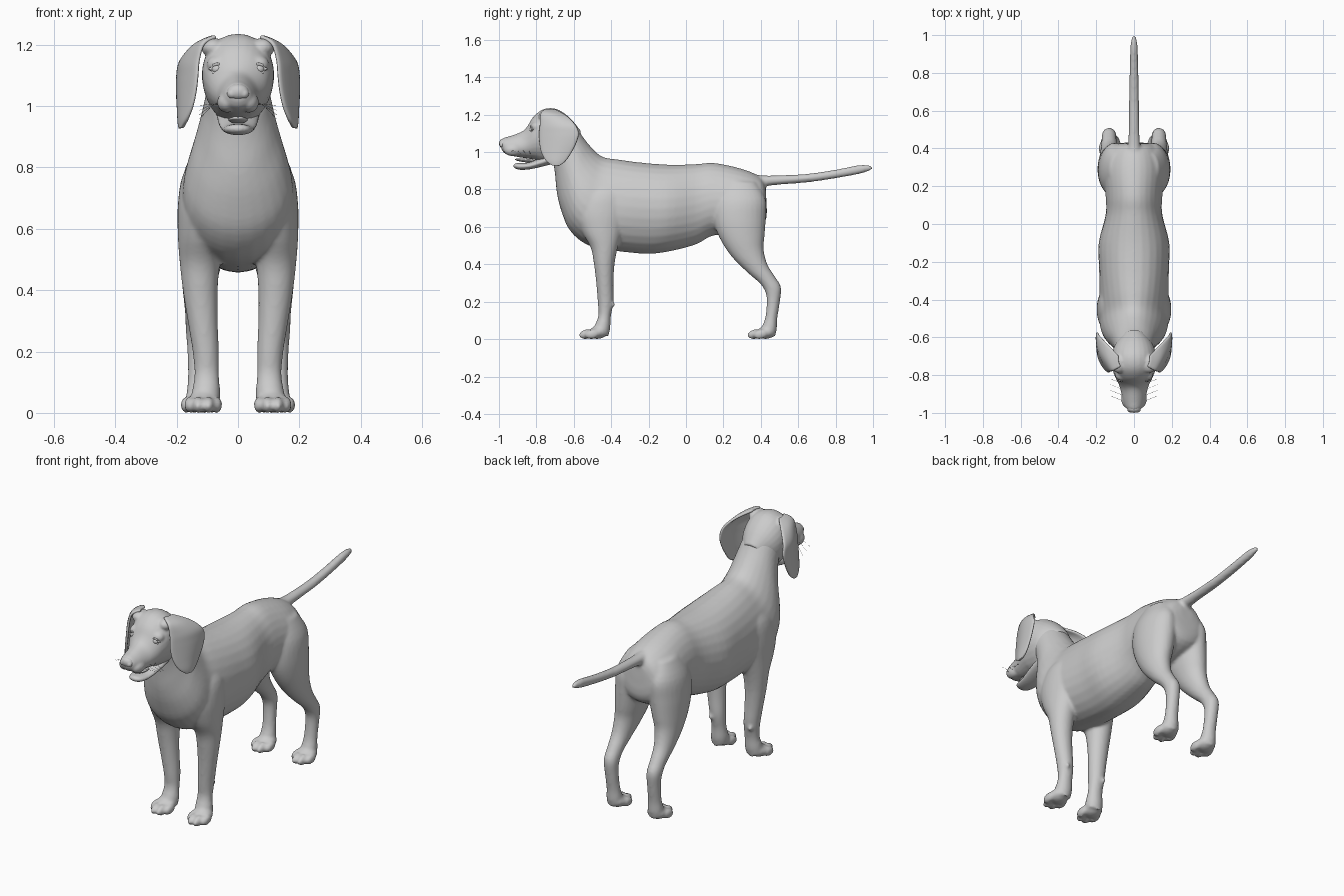
import bpy, bmesh, math
from mathutils import Vector, Matrix

grey = bpy.data.materials.new("grey")
grey.diffuse_color = (0.6, 0.6, 0.6, 1)
SEG = 28


def spline(rows, steps=4):
    """Catmull-Rom through rows of numbers."""
    out = []
    for i in range(len(rows) - 1):
        p = [rows[max(0, min(len(rows) - 1, i + k))] for k in (-1, 0, 1, 2)]
        for s in range(steps):
            t = s / steps
            out.append([0.5 * (2 * b + (c - a) * t + (2 * a - 5 * b + 4 * c - d) * t * t
                               + (3 * b - a - 3 * c + d) * t ** 3) for a, b, c, d in zip(*p)])
    return out + [list(rows[-1])]


def loft(bm, rows, side=1):
    """Rings spanning two side-view points; row = (y1, z1, y2, z2, x_min, x_max, taper)."""
    rings = []
    for y1, z1, y2, z2, x0, x1, taper in spline(rows):
        ring = []
        for k in range(SEG):
            a = 2 * math.pi * k / SEG
            c, s = math.cos(a), math.sin(a)
            u = 0.5 + 0.5 * c
            w = (x1 - x0) / 2 * (1 - taper * c)
            ring.append(bm.verts.new((side * ((x0 + x1) / 2 + w * s),
                                      y2 + (y1 - y2) * u, z2 + (z1 - z2) * u)))
        rings.append(ring)
    faces = [bm.faces.new(rings[0]), bm.faces.new(rings[-1])]
    for a, b in zip(rings, rings[1:]):
        for k in range(SEG):
            n = (k + 1) % SEG
            faces.append(bm.faces.new((a[k], a[n], b[n], b[k])))
    bmesh.ops.recalc_face_normals(bm, faces=faces)


def ball(bm, loc, size, tilt=0):
    m = Matrix.Translation(loc) @ Matrix.Rotation(tilt, 4, 'X') @ Matrix.Diagonal((*size, 1))
    bmesh.ops.create_uvsphere(bm, u_segments=20, v_segments=12, radius=1, matrix=m)


def finish(name, bm, voxel=0, smooth=0):
    me = bpy.data.meshes.new(name)
    bm.to_mesh(me)
    bm.free()
    me.materials.append(grey)
    for p in me.polygons:
        p.use_smooth = True
    ob = bpy.data.objects.new(name, me)
    bpy.context.collection.objects.link(ob)
    if voxel:
        r = ob.modifiers.new("skin", 'REMESH')
        r.mode, r.voxel_size, r.use_smooth_shade = 'VOXEL', voxel, True
    if smooth:
        m = ob.modifiers.new("soften", 'SMOOTH')
        m.factor, m.iterations = 0.5, smooth
    return ob


def sym(rows):
    return [(a, b, c, d, -w, w, t) for a, b, c, d, w, t in rows]


# torso, neck, legs and tail merged into one skin
bm = bmesh.new()
loft(bm, sym([
    (.425, .82, .43, .74, .04, 0), (.395, .868, .42, .62, .12, .1), (.30, .91, .30, .56, .16, .1),
    (.15, .942, .15, .555, .15, .1), (.05, .935, .05, .505, .15, 0), (-.10, .933, -.10, .467, .187, 0),
    (-.25, .945, -.22, .457, .185, 0), (-.36, .96, -.40, .475, .182, .1), (-.43, .97, -.53, .505, .18, .2),
    (-.47, .99, -.62, .58, .172, .2), (-.51, 1.03, -.665, .68, .15, .15), (-.55, 1.08, -.69, .78, .125, 0),
    (-.59, 1.14, -.70, .88, .108, 0), (-.64, 1.19, -.71, .95, .10, 0)]))
loft(bm, sym([
    (.34, .89, .36, .80, .045, 0), (.40, .876, .41, .815, .034, 0), (.50, .876, .50, .826, .028, 0),
    (.65, .884, .65, .838, .026, 0), (.80, .906, .80, .860, .024, 0), (.92, .930, .93, .884, .020, 0),
    (.975, .930, .98, .900, .014, 0), (1.0, .918, 1.0, .908, .005, 0)]))
for s in (1, -1):
    # front leg with shoulder
    loft(bm, [
        (-.50, .86, -.34, .86, .04, .12, 0), (-.56, .78, -.31, .78, .03, .178, 0),
        (-.59, .68, -.31, .68, .03, .196, 0), (-.56, .58, -.34, .57, .04, .196, 0),
        (-.51, .49, -.365, .49, .058, .190, 0), (-.492, .40, -.382, .40, .066, .180, 0),
        (-.48, .30, -.388, .30, .066, .164, 0), (-.472, .20, -.388, .20, .062, .148, 0),
        (-.468, .13, -.402, .12, .062, .142, 0), (-.485, .08, -.405, .06, .058, .150, 0),
        (-.50, .05, -.415, .015, .06, .155, 0)], s)
    ball(bm, (s * .122, -.392, .185), (.012, .012, .014))
    # hind leg with thigh
    loft(bm, [
        (.20, .84, .37, .84, .05, .13, 0), (.15, .74, .425, .75, .02, .178, 0),
        (.145, .64, .427, .65, .015, .192, 0), (.18, .54, .42, .55, .035, .192, 0),
        (.245, .44, .415, .48, .060, .186, 0), (.33, .355, .435, .40, .082, .178, 0),
        (.395, .298, .475, .335, .092, .172, 0), (.425, .25, .508, .278, .094, .170, 0),
        (.432, .20, .502, .20, .095, .165, 0), (.425, .12, .488, .11, .092, .163, 0),
        (.41, .075, .485, .05, .085, .168, 0), (.40, .05, .475, .012, .085, .168, 0)], s)
    # paws with four toes
    for x, y in ((.113, -.47), (.125, .43)):
        ball(bm, (s * x, y, .036), (.052, .052, .035), .15)
        for dx, dy in ((-.043, .012), (-.017, -.02), (.017, -.02), (.043, .012)):
            ball(bm, (s * (x + dx), y - .043 + dy, .026), (.019, .040, .026), .2)
finish("body", bm, .0085, 5)

# head, with upper muzzle, cheeks and brows
bm = bmesh.new()
loft(bm, sym([
    (-.56, 1.11, -.62, 1.0, .06, 0), (-.62, 1.182, -.66, .95, .10, -.05), (-.69, 1.230, -.70, .935, .116, -.1),
    (-.76, 1.230, -.77, .945, .114, -.1), (-.815, 1.19, -.805, .958, .100, 0), (-.85, 1.135, -.85, .966, .080, .1),
    (-.88, 1.108, -.89, .972, .068, .2), (-.94, 1.086, -.94, .982, .056, .15), (-.978, 1.074, -.972, .995, .042, .1),
    (-.994, 1.055, -.986, 1.015, .022, 0)]))
for s in (1, -1):
    ball(bm, (s * .066, -.795, 1.135), (.036, .035, .03))
    ball(bm, (s * .08, -.74, 1.19), (.04, .05, .032))
    ball(bm, (s * .036, -.925, 1.012), (.032, .05, .034))
finish("head", bm, .006, 5)

# lower jaw
bm = bmesh.new()
loft(bm, sym([
    (-.70, 1.0, -.70, .94, .07, 0), (-.78, .968, -.77, .922, .064, 0), (-.84, .945, -.835, .908, .054, 0),
    (-.885, .942, -.885, .905, .045, 0), (-.91, .940, -.91, .911, .033, 0), (-.922, .932, -.922, .92, .012, 0)]))
finish("lower_jaw", bm, .005, 3)

# tongue
bm = bmesh.new()
ball(bm, (0, -.855, .955), (.032, .06, .010), -.1)
finish("tongue", bm)

# nose with nostrils and eyes with lids
bm = bmesh.new()
ball(bm, (0, -.976, 1.046), (.036, .024, .026))
for s in (1, -1):
    ball(bm, (s * .020, -.982, 1.040), (.016, .016, .016))
finish("nose", bm, .004, 2)
for s, side in ((1, "left"), (-1, "right")):
    bm = bmesh.new()
    ball(bm, (s * .067, -.822, 1.120), (.019, .015, .015))
    finish(side + "_eye", bm)
    bm = bmesh.new()
    for up in (1, -1):
        rows = [(-.828 + .006 * abs(t), 1.121 + up * .016 * (1 - t * t)) for t in (-1, -.5, 0, .5, 1)]
        for (y, z), t in zip(rows, (-1, -.5, 0, .5, 1)):
            ball(bm, (s * (.067 + .021 * t), y, z), (.010, .008, .005))
    finish(side + "_eyelids", bm, .004, 3)

# hanging ears: front edge and back edge per row, bulging outward
ear = [(.070, -.755, 1.226, .080, -.70, 1.224), (.110, -.778, 1.205, .140, -.635, 1.190),
       (.126, -.782, 1.15, .184, -.590, 1.145), (.130, -.787, 1.10, .194, -.572, 1.10),
       (.136, -.785, 1.05, .195, -.585, 1.05), (.147, -.775, 1.0, .192, -.610, 1.0),
       (.165, -.750, .955, .189, -.645, .95), (.180, -.712, .928, .186, -.680, .927)]
for s, side in ((1, "left"), (-1, "right")):
    bm = bmesh.new()
    grid = []
    for r in spline(ear):
        f, b = Vector(r[:3]), Vector(r[3:])
        row = []
        for k in range(9):
            t = k / 8
            p = f.lerp(b, t)
            p.x += .10 * (f - b).length * math.sin(math.pi * t)
            p.x = min(p.x, .197) * s
            row.append(bm.verts.new(p))
        grid.append(row)
    for a, b in zip(grid, grid[1:]):
        for k in range(8):
            bm.faces.new((a[k], a[k + 1], b[k + 1], b[k])[::s])
    bmesh.ops.recalc_face_normals(bm, faces=bm.faces)
    ob = finish(side + "_ear", bm)
    m = ob.modifiers.new("thickness", 'SOLIDIFY')
    m.thickness, m.offset = .014, 0
    m = ob.modifiers.new("round", 'SUBSURF')
    m.levels = m.render_levels = 1

# whiskers
cu = bpy.data.curves.new("whiskers", 'CURVE')
cu.dimensions, cu.bevel_depth, cu.bevel_resolution = '3D', .0007, 0
cu.materials.append(grey)
for s in (1, -1):
    for i in range(4):
        sp = cu.splines.new('POLY')
        sp.points.add(2)
        for p, t in zip(sp.points, (0, .5, 1)):
            p.co = (s * (.05 + .075 * t), -.94 + .03 * i + .03 * t,
                    1.0 + .008 * i + (.03 - .022 * i) * t - .03 * t * t, 1)
bpy.context.collection.objects.link(bpy.data.objects.new("whiskers", cu))
